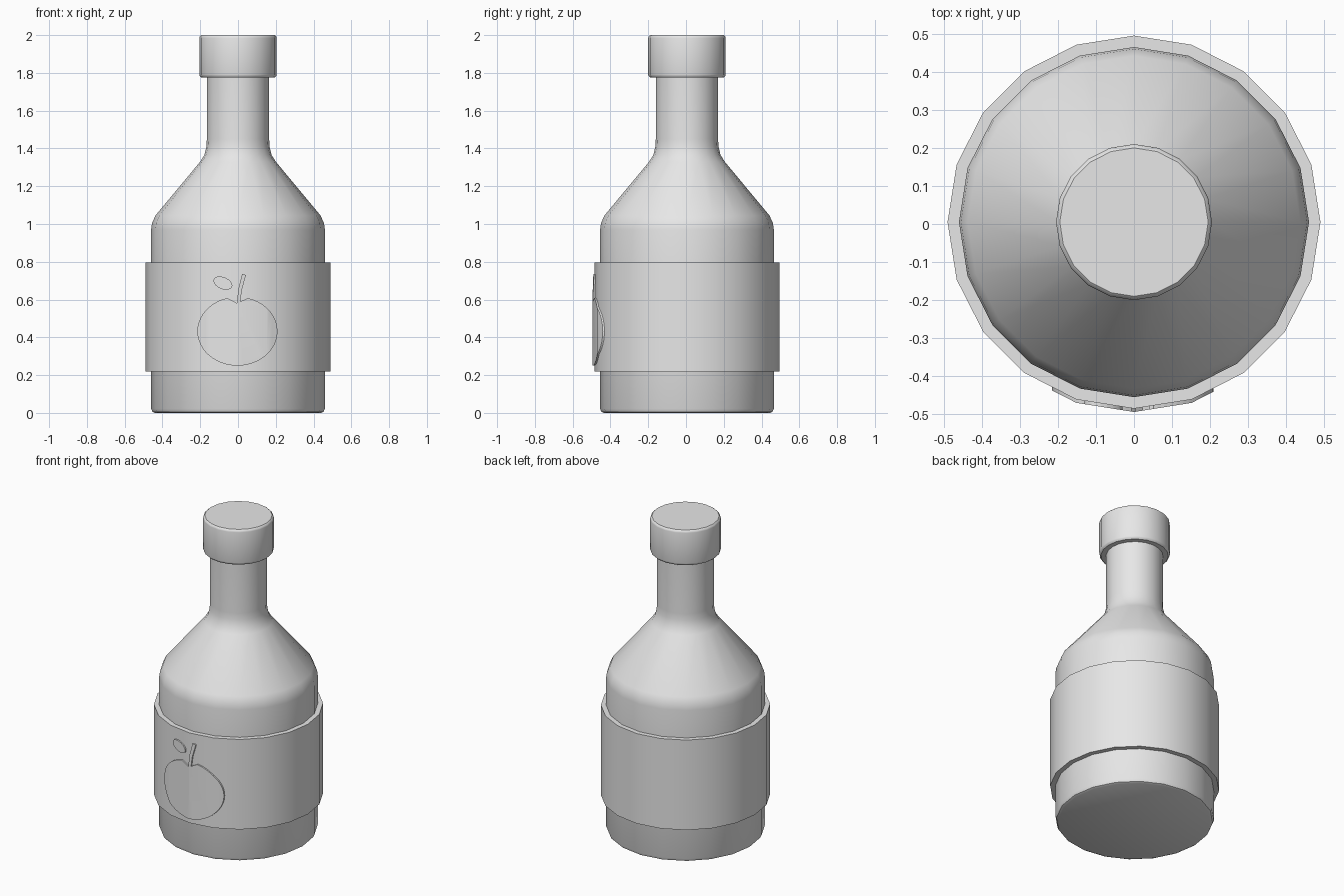
import bpy, bmesh
from math import sin, cos, pi, radians

SIDES = 20
CENTRE_Y = 0.005
LABEL_R = 0.49

cube = bpy.data.objects.get("Cube")
if cube:
    bpy.data.objects.remove(cube)

grey = bpy.data.materials.new("plain grey")
grey.use_nodes = True
grey.diffuse_color = (0.8, 0.8, 0.8, 1)
grey.node_tree.nodes["Principled BSDF"].inputs["Base Color"].default_value = (0.8, 0.8, 0.8, 1)


def finish(bm, name):
    """Turn a bmesh into a smooth object with sharp edges kept."""
    bmesh.ops.recalc_face_normals(bm, faces=bm.faces)
    mesh = bpy.data.meshes.new(name)
    bm.to_mesh(mesh)
    bm.free()
    mesh.materials.append(grey)
    mesh.shade_smooth()
    mesh.set_sharp_from_angle(angle=radians(35))
    ob = bpy.data.objects.new(name, mesh)
    ob.location.y = CENTRE_Y
    bpy.context.collection.objects.link(ob)
    return ob


def lathe(name, profile, ring=False):
    """Revolve (radius, height) points; cap the ends, or close them as a ring."""
    bm = bmesh.new()
    loops = [[bm.verts.new((r * cos(2 * pi * i / SIDES), r * sin(2 * pi * i / SIDES), z))
              for i in range(SIDES)] for r, z in profile]
    pairs = list(zip(loops, loops[1:]))
    if ring:
        pairs.append((loops[-1], loops[0]))
    else:
        bm.faces.new(loops[0])
        bm.faces.new(loops[-1])
    for a, b in pairs:
        for i in range(SIDES):
            j = (i + 1) % SIDES
            bm.faces.new((a[i], a[j], b[j], b[i]))
    return finish(bm, name)


def label_depth(x):
    """Distance of the faceted label front from the axis at a given x."""
    flat = LABEL_R * cos(pi / SIDES)
    angles = [(k + 0.5) * 2 * pi / SIDES for k in range(-3, 3)]
    return min((flat - x * sin(t)) / cos(t) for t in angles)


def plate(name, outline):
    """Thin raised shape that follows the facets of the label."""
    bm = bmesh.new()
    bm.faces.new([bm.verts.new((x, 0, z)) for x, z in outline])
    for k in (-1, 0, 1):
        bmesh.ops.bisect_plane(bm, geom=bm.verts[:] + bm.edges[:] + bm.faces[:],
                               plane_co=(LABEL_R * sin(k * 2 * pi / SIDES), 0, 0),
                               plane_no=(1, 0, 0))
    for v in bm.verts:
        v.co.y = -label_depth(v.co.x) - 0.009
    bmesh.ops.triangulate(bm, faces=bm.faces[:])
    back = bmesh.ops.extrude_face_region(bm, geom=bm.faces[:])
    for v in back["geom"]:
        if isinstance(v, bmesh.types.BMVert):
            v.co.y += 0.0095
    return finish(bm, name)


# Bottle with chamfered foot, rounded shoulder and straight neck
lathe("bottle_body", [(0.44, 0), (0.453, 0.006), (0.46, 0.022), (0.46, 0.97),
                      (0.455, 1.005), (0.437, 1.045), (0.20, 1.33),
                      (0.178, 1.365), (0.167, 1.41), (0.165, 1.45), (0.165, 1.79)])

# Cap with slightly softened rims
lathe("bottle_cap", [(0.195, 1.775), (0.203, 1.783), (0.205, 1.79),
                     (0.205, 1.985), (0.203, 1.993), (0.195, 2.0)])

# Raised label band
lathe("label_band", [(0.45, 0.22), (LABEL_R, 0.22), (LABEL_R, 0.795), (0.45, 0.795)], ring=True)

# Fruit picture on the front: round body with a dip at the top, leaf and stem
fruit = []
for i in range(48):
    t = pi / 2 + 2 * pi * i / 48
    dip = 0.035 * max(0, 1 - abs(cos(t)) / 0.26) if sin(t) > 0 else 0
    fruit.append((-0.003 + 0.212 * cos(t), 0.432 + 0.182 * sin(t) - dip))
plate("fruit_body", fruit)

leaf = []
for i in range(20):
    t = 2 * pi * i / 20
    u, w = 0.05 * cos(t), 0.033 * sin(t)
    leaf.append((-0.08 + u, 0.687 + w - 0.25 * u))
plate("fruit_leaf", leaf)

plate("fruit_stem", [(-0.008, 0.57), (0.01, 0.57), (0.02, 0.65), (0.042, 0.73),
                     (0.022, 0.735), (0.003, 0.66)])
